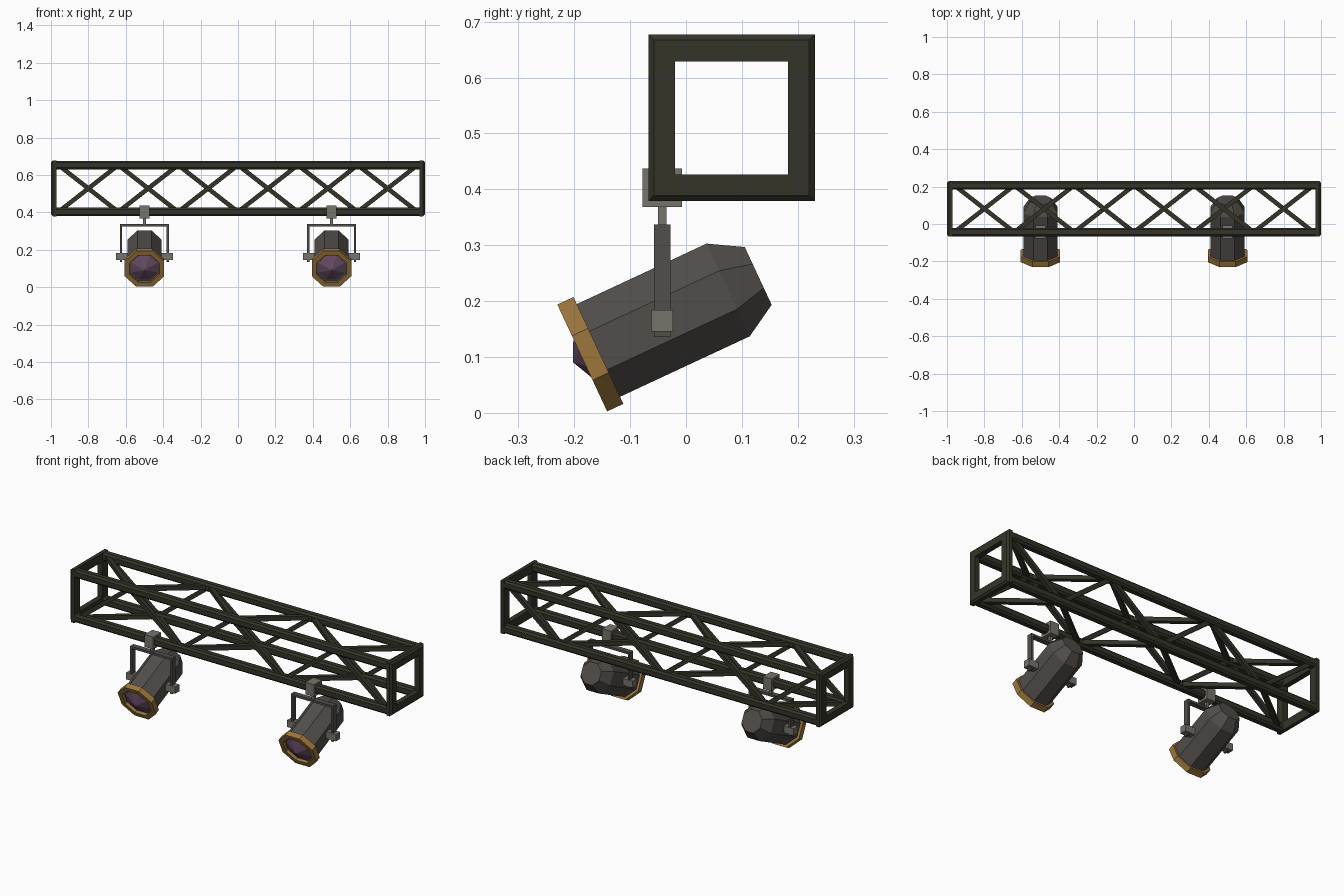
import bpy, bmesh, math
from mathutils import Matrix, Vector

if "Cube" in bpy.data.objects:
    bpy.data.objects.remove(bpy.data.objects["Cube"])


def material(name, rgb):
    m = bpy.data.materials.new(name)
    m.diffuse_color = (*rgb, 1)
    m.use_nodes = True
    m.node_tree.nodes["Principled BSDF"].inputs["Base Color"].default_value = m.diffuse_color
    return m


OLIVE = material("dark olive metal", (0.034, 0.034, 0.022))
BODY = material("charcoal housing", (0.085, 0.075, 0.068))
STEEL = material("grey steel", (0.18, 0.172, 0.142))
GOLD = material("brass", (0.33, 0.18, 0.045))
LENS = material("violet lens", (0.15, 0.08, 0.14))


def finish(name, bm, mat, matrix=Matrix()):
    bmesh.ops.recalc_face_normals(bm, faces=bm.faces)
    me = bpy.data.meshes.new(name)
    bm.to_mesh(me)
    bm.free()
    me.materials.append(mat)
    ob = bpy.data.objects.new(name, me)
    ob.matrix_world = matrix
    bpy.context.collection.objects.link(ob)
    return ob


def box(name, size, centre, mat, rot=Matrix(), bevel=0):
    bm = bmesh.new()
    bmesh.ops.create_cube(bm, size=1, matrix=Matrix.Diagonal((*size, 1)))
    if bevel:  # chamfer only the edges running along x
        edges = [e for e in bm.edges
                 if abs(e.verts[0].co.x - e.verts[1].co.x) > 1e-4]
        bmesh.ops.bevel(bm, geom=edges, offset=bevel, segments=1, affect='EDGES')
    return finish(name, bm, mat, Matrix.Translation(centre) @ rot)


def loft(name, profile, n, mat, matrix, loop=False):
    """n-sided rings from (half width across flats, height) pairs."""
    bm = bmesh.new()
    rings = []
    for apothem, h in profile:
        r = apothem / math.cos(math.pi / n)
        rings.append([bm.verts.new((r * math.cos(a), r * math.sin(a), h))
                      for a in (2 * math.pi * (i + 0.5) / n for i in range(n))])
    pairs = list(zip(rings, rings[1:]))
    if loop:
        pairs.append((rings[-1], rings[0]))
    else:
        bm.faces.new(rings[0])
        bm.faces.new(rings[-1])
    for a, b in pairs:
        for i in range(n):
            j = (i + 1) % n
            bm.faces.new((a[i], a[j], b[j], b[i]))
    return finish(name, bm, mat, matrix)


# Truss chords
CY, CZ, OFF = 0.0815, 0.528, 0.125
for sy, yn in ((-1, "front"), (1, "back")):
    for sz, zn in ((-1, "lower"), (1, "upper")):
        box(f"{yn}_{zn}_chord", (1.96, 0.046, 0.046),
            (0, CY + sy * OFF, CZ + sz * OFF), OLIVE, bevel=0.01)

# Square end frames with chamfered outer rim
for s, sn in ((-1, "left"), (1, "right")):
    loft(f"{sn}_end_frame",
         [(0.101, 0.97), (0.149, 0.97), (0.149, 0.99), (0.139, 1.0), (0.101, 1.0)],
         4, OLIVE, Matrix.Translation((0, CY, CZ)) @ Matrix.Rotation(s * math.pi / 2, 4, 'Y'),
         loop=True)

# Zigzag braces; opposite faces run in opposite phase
BAY = 0.32
for face, axis, side, phase in (("front", 'z', -1, -1), ("back", 'z', 1, 1),
                                ("top", 'y', 1, 1), ("bottom", 'y', -1, -1)):
    for k in range(6):
        ends = []
        for i in (k, k + 1):
            t = phase * (1 if i % 2 == 0 else -1) * OFF
            x = (i - 3) * BAY
            ends.append(Vector((x, CY + side * OFF, CZ + t)) if axis == 'z'
                        else Vector((x, CY + t, CZ + side * OFF)))
        d = ends[1] - ends[0]
        ang = math.atan2(d.z, d.x) if axis == 'z' else math.atan2(d.y, d.x)
        rot = Matrix.Rotation(-ang, 4, 'Y') if axis == 'z' else Matrix.Rotation(ang, 4, 'Z')
        box(f"{face}_brace_{k + 1}", (d.length, 0.024, 0.024),
            (ends[0] + ends[1]) / 2, OLIVE, rot)

# Two spotlights hanging from the front lower chord
PY, PZ = -0.0425, 0.165
for x, sn in ((-0.5, "left"), (0.5, "right")):
    box(f"{sn}_clamp", (0.054, 0.07, 0.069), (x, PY, 0.4025), STEEL)
    box(f"{sn}_stem", (0.016, 0.016, 0.05), (x, PY, 0.353), STEEL)

    # Yoke and pivot knobs
    box(f"{sn}_yoke_bar", (0.262, 0.03, 0.012), (x, PY, 0.331), BODY)
    for s, kn in ((-1, "outer_a"), (1, "outer_b")):
        box(f"{sn}_yoke_arm_{kn}", (0.012, 0.03, 0.195), (x + s * 0.125, PY, 0.2335), BODY)
        box(f"{sn}_knob_{kn}", (0.062, 0.038, 0.038), (x + s * 0.121, PY, PZ), STEEL)

    # Tilted eight-sided housing, brass rim and pointed lens
    tilt = Matrix.Translation((x, PY, PZ)) @ Matrix.Rotation(math.radians(-65), 4, 'X')
    loft(f"{sn}_housing", [(0.0915, -0.141), (0.0915, 0.130), (0.057, 0.1895)], 8, BODY, tilt)
    loft(f"{sn}_rim", [(0.08, -0.158), (0.1055, -0.158), (0.1055, -0.126), (0.08, -0.126)],
         8, GOLD, tilt, loop=True)
    loft(f"{sn}_lens", [(0.071, -0.139), (0.071, -0.142), (0.0005, -0.176)], 8, LENS, tilt)
